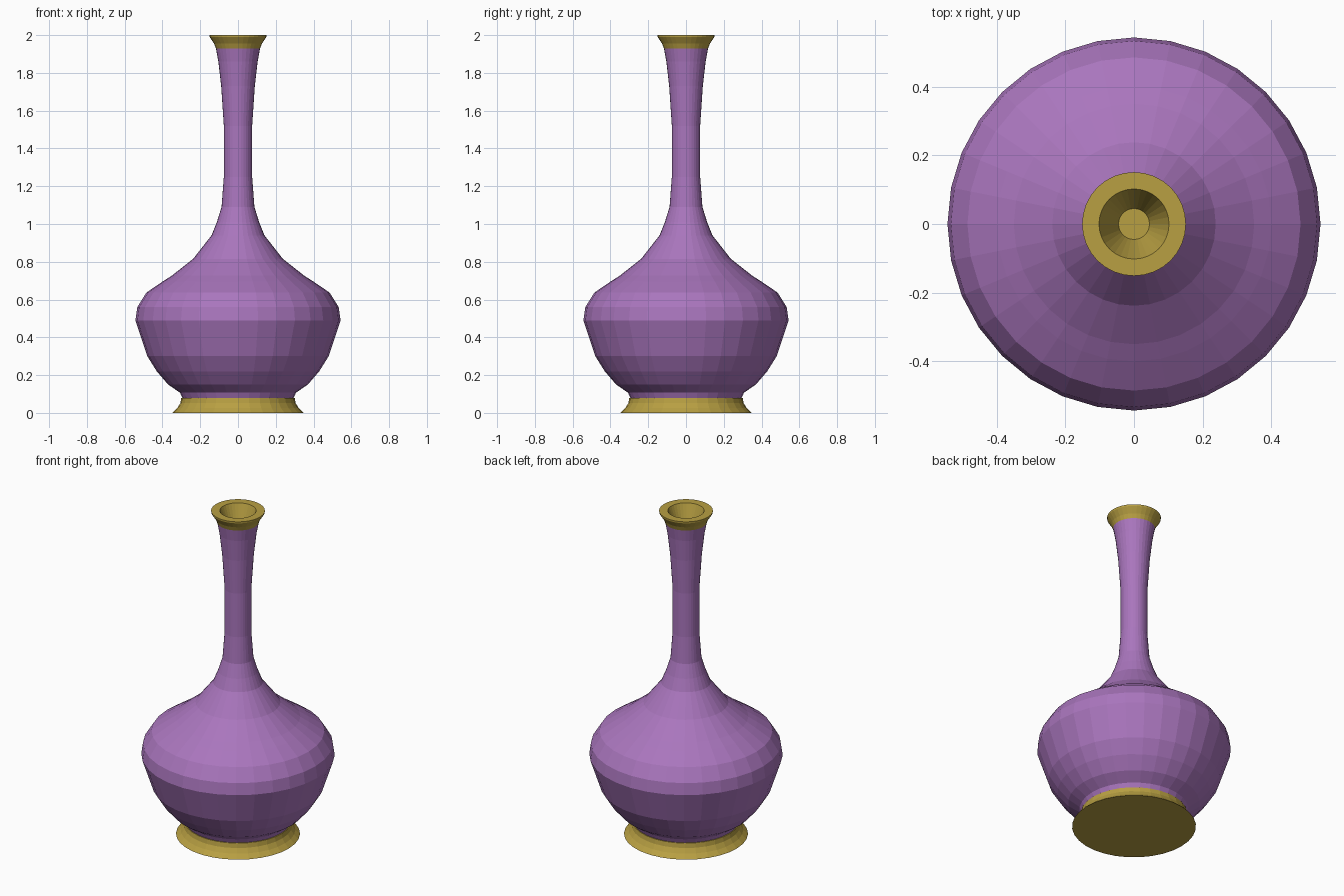
import bpy, bmesh, math

if "Cube" in bpy.data.objects:
    bpy.data.objects.remove(bpy.data.objects["Cube"])

SIDES = 32


def material(name, color):
    m = bpy.data.materials.new(name)
    m.diffuse_color = (*color, 1.0)
    m.use_nodes = True
    m.node_tree.nodes["Principled BSDF"].inputs["Base Color"].default_value = m.diffuse_color
    return m


purple = material("purple glaze", (0.40, 0.18, 0.51))
gold = material("gold trim", (0.48, 0.35, 0.055))


def lathe(name, profile, mat):
    """Spin (radius, height) points round z; radius 0 makes a closing cap."""
    bm = bmesh.new()
    rings = []
    for r, z in profile:
        rings.append([bm.verts.new((r * math.cos(2 * math.pi * i / SIDES),
                                    r * math.sin(2 * math.pi * i / SIDES), z))
                      for i in range(SIDES)])
    for a, b in zip(rings, rings[1:]):
        for i in range(SIDES):
            j = (i + 1) % SIDES
            bm.faces.new((a[i], a[j], b[j], b[i]))
    return finish(name, bm, rings, mat)


def finish(name, bm, rings, mat):
    # close the first and last ring so each part is solid
    bm.faces.new(list(reversed(rings[0])))
    bm.faces.new(rings[-1])
    me = bpy.data.meshes.new(name)
    bm.to_mesh(me)
    bm.free()
    me.materials.append(mat)
    ob = bpy.data.objects.new(name, me)
    bpy.context.collection.objects.link(ob)
    return ob


# flared foot
lathe("foot", [(0.348, 0), (0.322, 0.025), (0.305, 0.052), (0.30, 0.08)], gold)

# round belly, shoulder and long neck
lathe("body_and_neck", [
    (0.295, 0.08), (0.307, 0.107), (0.37, 0.15), (0.43, 0.22), (0.48, 0.30),
    (0.543, 0.49), (0.533, 0.56), (0.485, 0.637), (0.40, 0.695), (0.35, 0.727),
    (0.238, 0.815), (0.14, 0.94), (0.112, 1.01), (0.087, 1.09),
    (0.075, 1.25), (0.075, 1.52), (0.089, 1.73), (0.104, 1.86),
    (0.117, 1.93)], purple)

# flared lip with a tapering mouth
lathe("lip_and_mouth", [
    (0.117, 1.93), (0.127, 1.955), (0.15, 1.99), (0.151, 2.0),
    (0.102, 2.0), (0.045, 1.85)], gold)

# the lip sits on an open neck: remove hidden caps between the parts
for name, z in (("body_and_neck", 1.93), ("lip_and_mouth", 1.93)):
    me = bpy.data.objects[name].data
    bm = bmesh.new()
    bm.from_mesh(me)
    caps = [f for f in bm.faces
            if len(f.verts) == SIDES and abs(f.calc_center_median().z - z) < 0.001]
    bmesh.ops.delete(bm, geom=caps, context='FACES_ONLY')
    bm.to_mesh(me)
    bm.free()
